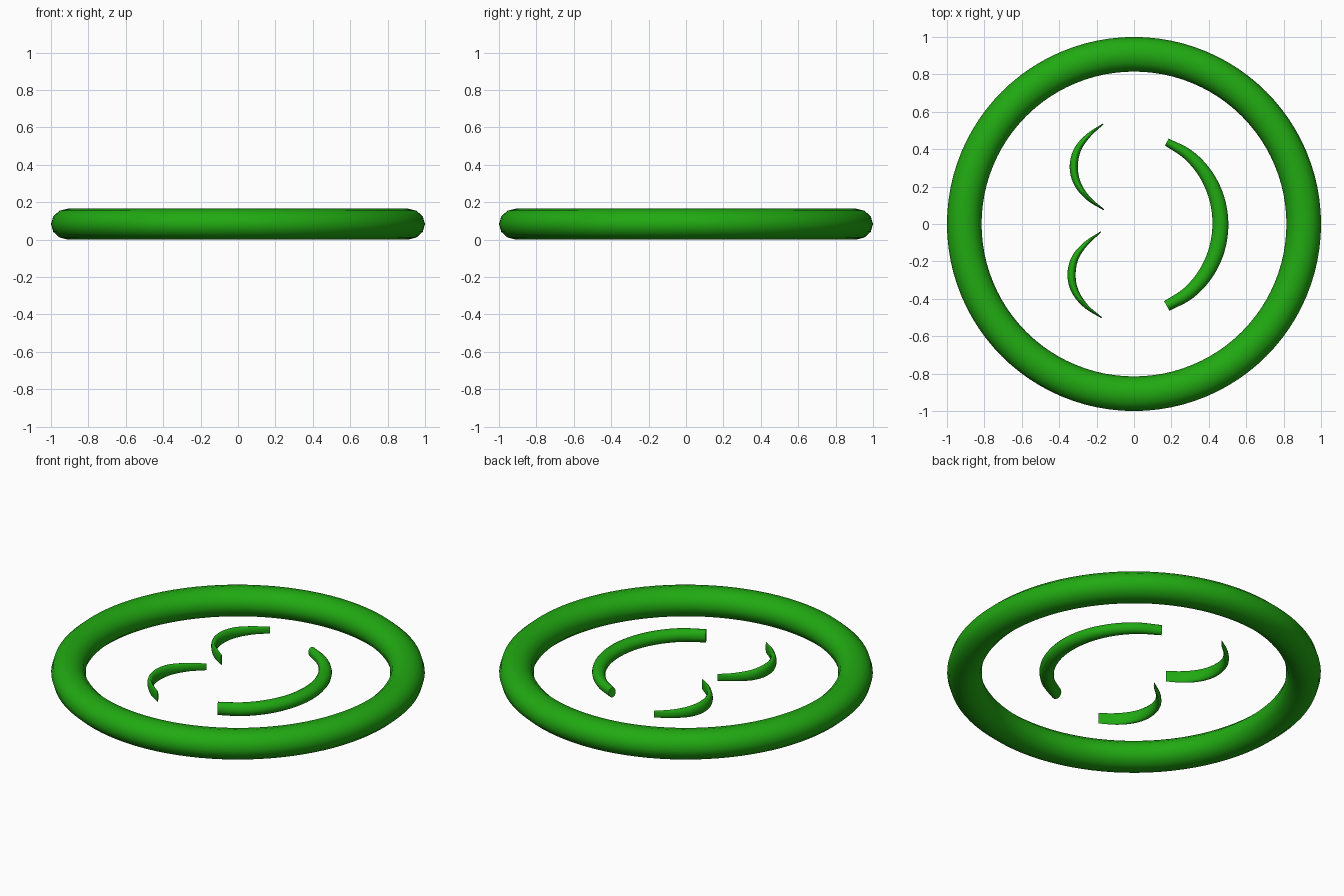
import bpy, bmesh, math
from mathutils import Vector

if "Cube" in bpy.data.objects:
    bpy.data.objects.remove(bpy.data.objects["Cube"])

MID_Z = 0.083
green = bpy.data.materials.new("green")
green.diffuse_color = (0.015, 0.4, 0.006, 1)
green.use_nodes = True
green.node_tree.nodes["Principled BSDF"].inputs["Base Color"].default_value = green.diffuse_color


def finish(obj):
    obj.data.materials.append(green)
    bpy.ops.object.select_all(action='DESELECT')
    obj.select_set(True)
    bpy.context.view_layer.objects.active = obj
    bpy.ops.object.shade_smooth_by_angle(angle=math.radians(50))


def smooth_path(keys, steps=6):
    """Catmull-Rom through (x, y, half width, half height) stations."""
    p = [Vector(k) for k in keys]
    p = [2 * p[0] - p[1]] + p + [2 * p[-1] - p[-2]]
    out = []
    for i in range(1, len(p) - 2):
        a, b, c, d = p[i - 1:i + 3]
        for s in range(steps):
            t = s / steps
            out.append(0.5 * (2 * b + (c - a) * t + (2 * a - 5 * b + 4 * c - d) * t * t
                              + (3 * b - a - 3 * c + d) * t ** 3))
    return out + [p[-2]]


def sweep(name, keys, offset=(0, 0), sides=16):
    """Flat curved bar with an elliptical, varying section."""
    path = smooth_path(keys)
    bm = bmesh.new()
    rings = []
    for i, q in enumerate(path):
        d = path[min(i + 1, len(path) - 1)] - path[max(i - 1, 0)]
        n = Vector((d[1], -d[0])).normalized()
        ring = []
        for k in range(sides):
            a = 2 * math.pi * k / sides
            w = q[2] * math.cos(a)
            ring.append(bm.verts.new((q[0] + offset[0] + n.x * w, q[1] + offset[1] + n.y * w,
                                      MID_Z + q[3] * math.sin(a))))
        rings.append(ring)
    for r0, r1 in zip(rings, rings[1:]):
        for k in range(sides):
            j = (k + 1) % sides
            bm.faces.new((r0[k], r0[j], r1[j], r1[k]))
    bm.faces.new(rings[0])
    bm.faces.new(rings[-1])
    bmesh.ops.recalc_face_normals(bm, faces=bm.faces)
    me = bpy.data.meshes.new(name)
    bm.to_mesh(me)
    bm.free()
    obj = bpy.data.objects.new(name, me)
    bpy.context.collection.objects.link(obj)
    finish(obj)


# Outer ring, slightly flattened
bpy.ops.mesh.primitive_torus_add(major_radius=0.9075, minor_radius=0.0925,
                                 major_segments=96, minor_segments=12, location=(0, 0, MID_Z))
ring = bpy.context.object
ring.name = "face_ring"
ring.scale.z = MID_Z / 0.0925
finish(ring)

# Crescent eyes: thin at the tips in plan, taller toward the lower tip
eye = [(-0.165, 0.535, 0.003, 0.020), (-0.245, 0.472, 0.012, 0.025),
       (-0.303, 0.395, 0.019, 0.031), (-0.322, 0.305, 0.022, 0.035),
       (-0.303, 0.217, 0.019, 0.036), (-0.245, 0.138, 0.012, 0.036),
       (-0.161, 0.076, 0.003, 0.032)]
sweep("upper_eye", eye)
sweep("lower_eye", eye, (-0.012, -0.577))

# Mouth: arc between two offset circles, thickest in the middle
mouth = []
for i in range(9):
    t = -1 + i / 4
    a = math.radians(69.5) * t
    thick = 1 - t * t
    r = 0.4765
    mouth.append((-0.0145 + r * math.cos(a) + 0.023 * t * t, r * math.sin(a) * 0.982,
                  0.025 + 0.0175 * thick - 0.004 * t, 0.033 + 0.003 * thick - 0.004 * t))
sweep("mouth", mouth)
